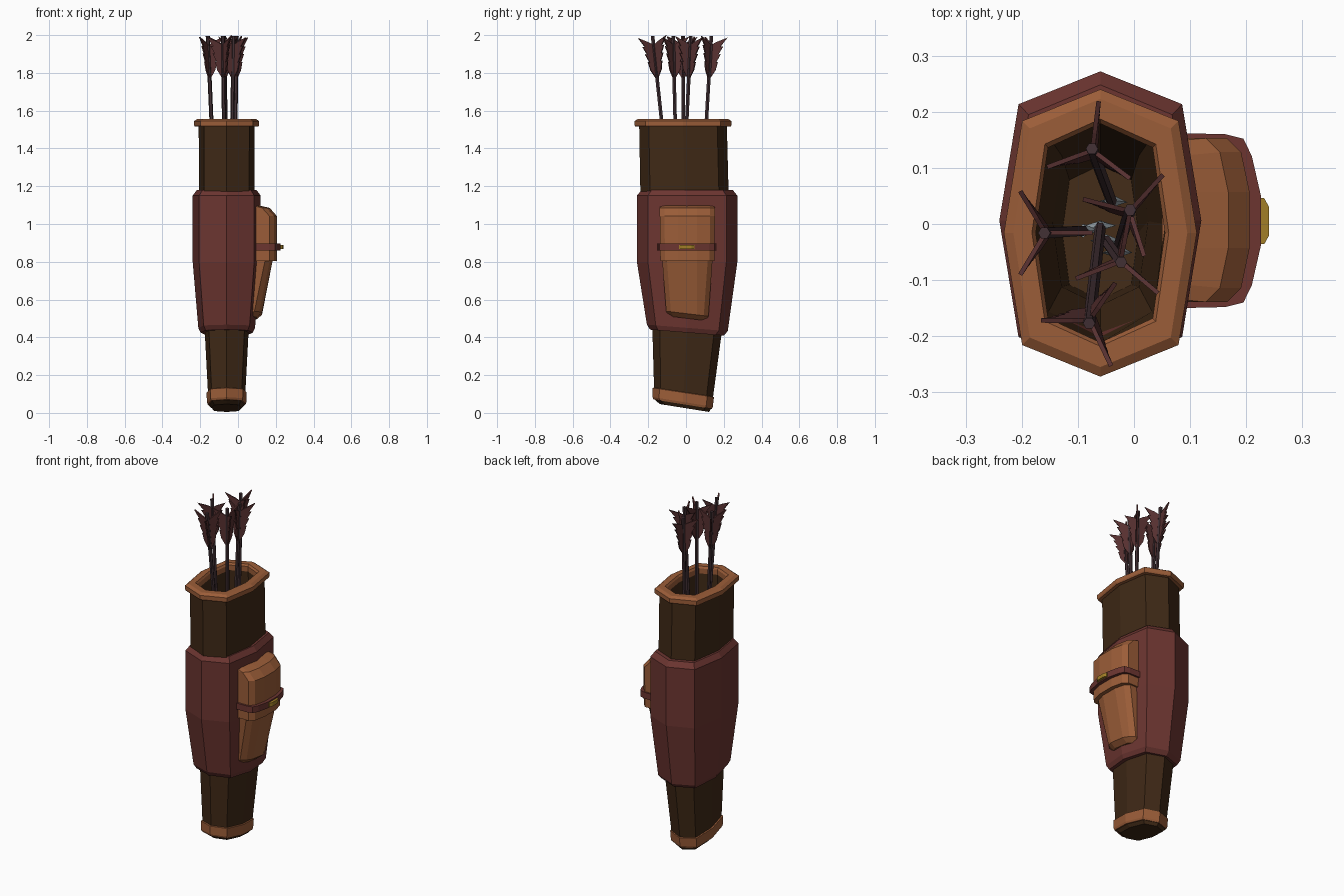
import bpy, math
from mathutils import Vector

if "Cube" in bpy.data.objects:
    bpy.data.objects.remove(bpy.data.objects["Cube"])

CX = -0.06  # quiver axis in x


def material(name, rgb):
    m = bpy.data.materials.new(name)
    m.diffuse_color = (*rgb, 1)
    m.use_nodes = True
    m.node_tree.nodes["Principled BSDF"].inputs["Base Color"].default_value = m.diffuse_color
    return m


BROWN = material("dark_leather", (0.05, 0.022, 0.008))
RED = material("red_leather", (0.15, 0.036, 0.03))
TAN = material("tan_leather", (0.33, 0.11, 0.04))
GOLD = material("brass", (0.36, 0.21, 0.02))
STEEL = material("steel", (0.36, 0.42, 0.46))
WOOD = material("shaft_wood", (0.055, 0.03, 0.035))
VANE = material("feather", (0.095, 0.03, 0.03))


def make(name, verts, faces, mat):
    me = bpy.data.meshes.new(name)
    me.from_pydata(verts, [], faces)
    me.materials.append(mat)
    ob = bpy.data.objects.new(name, me)
    bpy.context.collection.objects.link(ob)
    return ob


def loft(name, rings, mat, closed=False):
    """Skin equal-length rings; cap the ends, or join last ring to first."""
    n, k = len(rings[0]), len(rings)
    verts = [p for r in rings for p in r]
    faces = []
    for i in range(k if closed else k - 1):
        a, b = i * n, (i + 1) % k * n
        faces += [(a + j, a + (j + 1) % n, b + (j + 1) % n, b + j) for j in range(n)]
    if not closed:
        faces += [tuple(reversed(range(n))), tuple(range((k - 1) * n, k * n))]
    return make(name, verts, faces, mat)


OCT = [(1, 0), (.81, .78), (0, 1), (-.81, .78), (-1, 0), (-.81, -.78), (0, -1), (.81, -.78)]


def octagon(z, rx, y0, y1, tilt=0):
    """Eight-sided ring spanning y0..y1, sheared in z by tilt."""
    c, ry = (y0 + y1) / 2, (y1 - y0) / 2
    return [(CX + x * rx, c + y * ry, z + tilt * y * ry) for x, y in OCT]


def pouch_ring(z, d, w, tilt=0):
    """Pouch section: depth to x = d, half width w, slightly bulged front."""
    half = [(.05, w), (d - .04, w), (d - .015, w - .025), (d, .05)]
    pts = [(x, -y) for x, y in half] + half[::-1]
    return [(x, y + .007, z + tilt * y) for x, y in pts]


# hollow body: outside going up, then inside going down
loft("quiver_body", [octagon(*r) for r in [
    (.07, .097, -.168, .138, -.155), (.43, .116, -.178, .188, -.08),
    (.80, .146, -.235, .235), (1.53, .148, -.248, .216),
    (1.53, .116, -.212, .181), (.80, .114, -.2, .2),
    (.43, .085, -.145, .155, -.08), (.12, .068, -.135, .105, -.155)]], BROWN)

# tan rim around the mouth
loft("mouth_rim", [octagon(*r) for r in [
    (1.515, .140, -.24, .208), (1.515, .168, -.268, .236), (1.523, .172, -.272, .24),
    (1.545, .172, -.272, .24), (1.556, .155, -.255, .223),
    (1.556, .122, -.218, .187), (1.545, .115, -.211, .179), (1.515, .115, -.211, .179)]],
    TAN, closed=True)

# red wrap around the middle
loft("middle_wrap", [octagon(*r) for r in [
    (.425, .112, -.17, .18, -.08), (.425, .138, -.19, .2, -.08),
    (.45, .150, -.207, .221, -.08), (.80, .180, -.26, .272),
    (1.15, .180, -.26, .272), (1.18, .158, -.235, .248), (1.18, .140, -.225, .218)]],
    RED, closed=True)

# bottom band and base
loft("bottom_band", [octagon(*r) for r in [
    (.046, .085, -.15, .115, -.16), (.046, .101, -.172, .137, -.16),
    (.058, .105, -.177, .142, -.16), (.108, .106, -.177, .148, -.15),
    (.112, .095, -.165, .136, -.15)]], TAN)
loft("base", [octagon(.026, .080, -.14, .122, -.16),
              octagon(.05, .098, -.168, .135, -.16)], BROWN)

# side pouch, its flap, strap and buckle
loft("pouch", [pouch_ring(*r) for r in [
    (.50, .097, .10, -.12), (.525, .127, .112, -.12), (.82, .186, .134)]], TAN)
loft("pouch_flap", [pouch_ring(*r) for r in [
    (.805, .206, .143), (1.042, .206, .146), (1.085, .168, .146), (1.10, .105, .14)]], TAN)
half = [(.08, .156), (.163, .154), (.195, .146), (.21, .115), (.226, .045)]
outline = [(x, -y) for x, y in half] + half[::-1]
loft("pouch_strap", [[(x, y + .006, z) for x, y in outline] for z in (.86, .897)], RED)
buckle = [(.2, -.036), (.232, -.036), (.241, -.02), (.241, .03), (.232, .046), (.2, .046)]
loft("buckle", [[(x, y, z) for x, y in buckle] for z in (.867, .89)], GOLD)

# swept, notched feather outline: (radius, distance below the top of the arrow)
FEATHER = [(.006, .225), (.033, .18), (.043, .135), (.034, .138), (.056, .092),
           (.043, .096), (.066, .052), (.052, .054), (.086, .004), (.03, .03), (.006, .045)]


def arrow(index, top, bottom, spin):
    top, bottom = Vector(top), Vector(bottom)
    axis = (top - bottom).normalized()
    u = (Vector((1, 0, 0)) - axis * axis.x).normalized()
    v = axis.cross(u)

    def ring(centre, r, ry=None, n=6):
        return [centre + u * r * math.cos(2 * math.pi * i / n)
                + v * (ry or r) * math.sin(2 * math.pi * i / n) for i in range(n)]

    loft(f"arrow_shaft_{index}", [ring(bottom, .01), ring(top, .011)], WOOD)
    loft(f"arrow_head_{index}", [ring(bottom - axis * .09, .002, n=4),
         ring(bottom - axis * .02, .028, .009, 4), ring(bottom + axis * .02, .012, n=4)], STEEL)
    # three thin feathers
    for k in range(3):
        a = math.radians(spin + 120 * k)
        out = u * math.cos(a) + v * math.sin(a)
        side = axis.cross(out) * .004
        loft(f"arrow_feather_{index}_{k + 1}", [
            [top + out * r - axis * d + side * s for r, d in FEATHER] for s in (1, -1)], VANE)


ARROWS = [((-.075, .134), (-.04, .04), 82), ((-.007, .025), (-.03, -.05), 47),
          ((-.16, -.016), (-.09, -.012), 0), ((-.023, -.068), (-.05, -.03), 80),
          ((-.08, -.177), (-.06, -.005), 57)]
for i, (t, b, s) in enumerate(ARROWS, 1):
    arrow(i, (*t, 1.995), (*b, .38), s)

# consistent outward normals
import bmesh
for ob in bpy.context.collection.objects:
    bm = bmesh.new()
    bm.from_mesh(ob.data)
    bmesh.ops.recalc_face_normals(bm, faces=bm.faces)
    bm.to_mesh(ob.data)
    bm.free()
